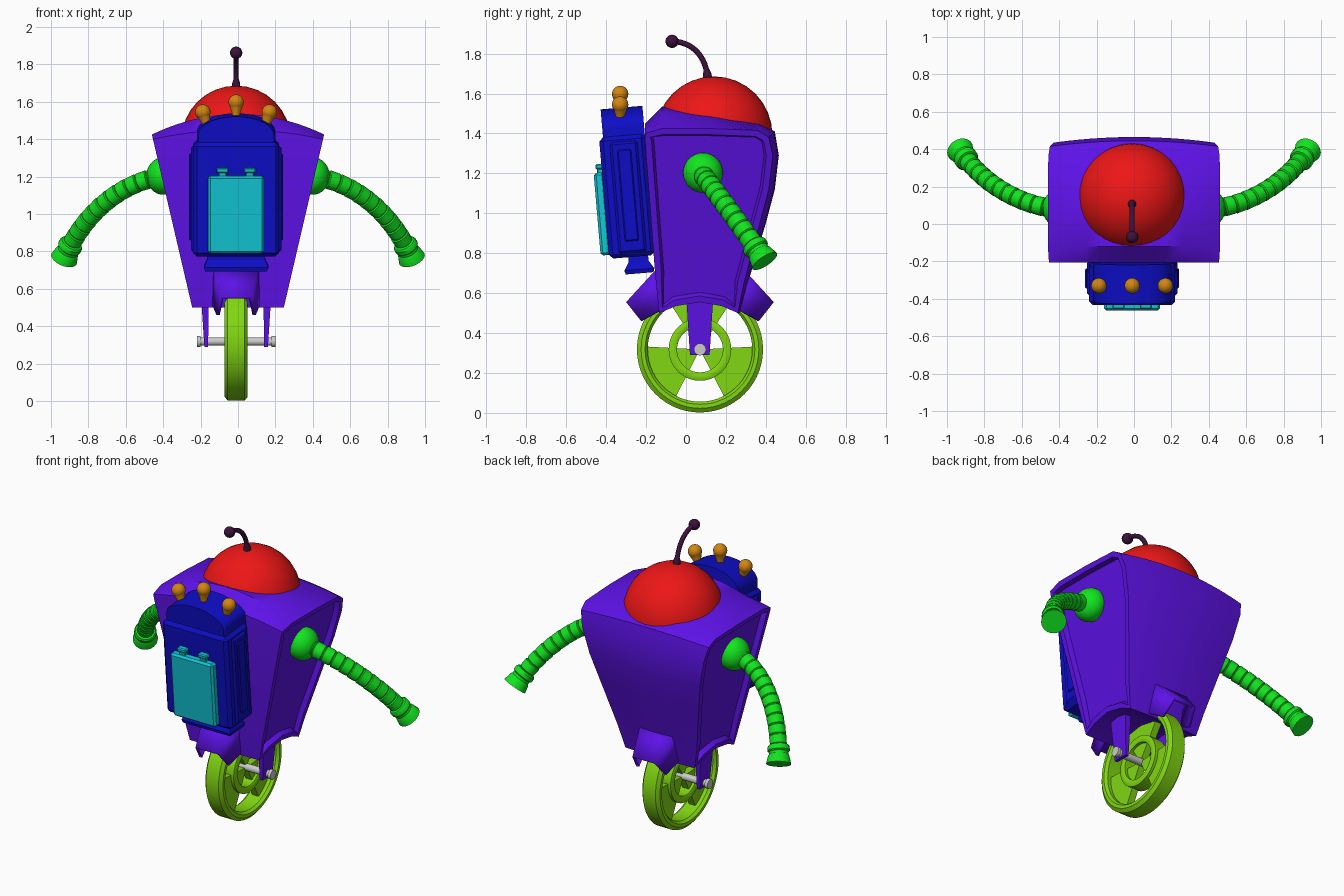
import bpy, bmesh, math
from mathutils import Vector, Matrix

if "Cube" in bpy.data.objects:
    bpy.data.objects.remove(bpy.data.objects["Cube"])

PURPLE, RED, BLUE = (.11, .006, .8, 1), (.85, .008, .008, 1), (.004, .004, .57, 1)
CYAN, ORANGE, GREEN = (.006, .57, .68, 1), (.65, .24, .006, 1), (.006, .78, .014, 1)
LIME, DARK = (.22, .68, .006, 1), (.045, .006, .045, 1)
CX = -0.01
mats = {}


def finish(name, bm, color=None, angle=35):
    bmesh.ops.recalc_face_normals(bm, faces=bm.faces)
    me = bpy.data.meshes.new(name)
    bm.to_mesh(me)
    bm.free()
    me.shade_smooth()
    me.set_sharp_from_angle(angle=math.radians(angle))
    if color:
        if color not in mats:
            mats[color] = bpy.data.materials.new(name + "_paint")
            mats[color].diffuse_color = color
        me.materials.append(mats[color])
    ob = bpy.data.objects.new(name, me)
    bpy.context.collection.objects.link(ob)
    return ob


def loft(bm, rings, loop=False):
    vs = [[bm.verts.new(p) for p in r] for r in rings]
    n = len(vs[0])
    pairs = list(zip(vs, vs[1:])) + ([(vs[-1], vs[0])] if loop else [])
    for a, b in pairs:
        for i in range(n):
            bm.faces.new((a[i], a[(i + 1) % n], b[(i + 1) % n], b[i]))
    if not loop:
        return bm.faces.new(vs[0]), bm.faces.new(vs[-1])


def ring(center, axis, r, ref, n):
    axis = Vector(axis).normalized()
    u = axis.cross(Vector(ref)).normalized()
    v = axis.cross(u)
    return [Vector(center) + r * (u * math.cos(a) + v * math.sin(a))
            for a in (2 * math.pi * k / n for k in range(n))]


def lathe(bm, origin, axis, profile, ref=(0, 1, 0), n=24, loop=False):
    d = Vector(axis).normalized()
    loft(bm, [ring(Vector(origin) + d * a, d, r, ref, n) for a, r in profile], loop)


def ball(bm, c, r, sx=1):
    bmesh.ops.create_uvsphere(bm, u_segments=32, v_segments=16, radius=r,
                              matrix=Matrix.Translation(c) @ Matrix.Diagonal((sx, 1, 1, 1)))


def bezier(p, t):
    a, b, c, d = map(Vector, p)
    s = 1 - t
    return (a * s**3 + b * 3 * s * s * t + c * 3 * s * t * t + d * t**3,
            (b - a) * s * s + (c - b) * 2 * s * t + (d - c) * t * t)


def tube(bm, p, samples, n=20):
    rings = []
    for t, r in samples:
        c, d = bezier(p, t)
        rings.append(ring(c, d, r, (1, 0, 0), n))
    loft(bm, rings)


def mirror_x(bm, c=0):
    geo = bmesh.ops.duplicate(bm, geom=bm.verts[:] + bm.edges[:] + bm.faces[:])["geom"]
    for v in geo:
        if isinstance(v, bmesh.types.BMVert):
            v.co.x = 2 * c - v.co.x


# Body: side profile (y, z, crown, bulge) swept across the width, with recessed sides
profile = [(-.135, .50, 0, 0), (-.155, .70, 0, 0), (-.205, 1.36, 0, 0), (-.205, 1.40, .05, 0),
           (-.12, 1.425, .11, 0), (.12, 1.425, .09, 0), (.36, 1.415, .035, .01), (.415, 1.38, .03, .03),
           (.435, 1.29, 0, .03), (.415, 1.12, 0, .03), (.37, .95, 0, .03), (.29, .65, 0, .02),
           (.26, .50, 0, .01), (.18, .535, 0, 0), (.07, .555, 0, 0), (-.05, .535, 0, 0)]
bm = bmesh.new()
rings = []
for k in range(17):
    s = -math.cos(math.pi * k / 16)
    q = 1 - s * s
    rings.append([(s * (.245 + .233 * (z - .5)), y + b * q, z + c * q) for y, z, c, b in profile])
sides = list(loft(bm, rings))
bmesh.ops.recalc_face_normals(bm, faces=bm.faces)
for thick, depth in ((.032, 0), (.012, -.03)):
    for f in sides:
        bmesh.ops.inset_region(bm, faces=[f], thickness=thick, depth=depth)
finish("body_shell", bm, PURPLE, 40)

# Wheel guards, front and back
for name, d in (("front_wheel_guard", -1), ("back_wheel_guard", 1)):
    bm = bmesh.new()
    prof = [(.125, .21, .73), (.08, .37, .555), (.105, .295, .46), (.135, .17, .53)]
    L, R = [[bm.verts.new((CX + sx * x, .07 + d * y, z)) for x, y, z in prof] for sx in (-1, 1)]
    bm.faces.new((L[0], L[1], R[1], R[0]))
    bm.faces.new(L)
    bm.faces.new(R)
    ob = finish(name, bm, PURPLE, 20)
    m = ob.modifiers.new("thickness", "SOLIDIFY")
    m.thickness, m.offset = .018, -1

# Fork legs
bm = bmesh.new()
loft(bm, [[(CX + x, y, z) for x, y in ((x0, y0), (x1, y0), (x1, y1), (x0, y1))]
          for x0, x1, y0, y1, z in ((.15, .17, .02, .118, .29), (.145, .19, 0, .138, .6))])
mirror_x(bm, CX)
finish("fork_legs", bm, PURPLE)

# Wheel: rim, inner ring and three sector spokes
hub = Vector((CX, .07, .318))
bm = bmesh.new()
lathe(bm, hub, (1, 0, 0), [(-.062, .295), (-.045, .316), (.045, .316), (.062, .295), (.062, .275),
                           (.045, .262), (-.045, .262), (-.062, .275)], n=56, loop=True)
lathe(bm, hub, (1, 0, 0), [(-.04, .157), (.04, .157), (.045, .145), (.045, .125), (.04, .115),
                           (-.04, .115), (-.045, .125), (-.045, .145)], n=40, loop=True)
for mid in (90, 210, 330):
    arc = [math.radians(mid - 33 + 66 * k / 8) for k in range(9)]
    sec = [(0, 0)] + [(.27 * math.cos(a), .27 * math.sin(a)) for a in arc]
    loft(bm, [[hub + Vector((x, y, z)) for y, z in sec] for x in (-.022, .022)])
finish("wheel", bm, LIME)

# Axle with end caps
bm = bmesh.new()
lathe(bm, hub, (1, 0, 0), [(-.21, .03), (-.19, .03), (-.19, .022), (.19, .022), (.19, .03), (.21, .03)])
finish("axle", bm)

# Head dome
bm = bmesh.new()
ball(bm, (CX, .14, 1.393), .293)
finish("head_dome", bm, RED, 60)

# Antenna
bm = bmesh.new()
path = ((CX, .11, 1.66), (CX, .105, 1.79), (CX, .03, 1.86), (CX, -.07, 1.862))
tube(bm, path, [(0, .022), (.1, .022), (.17, .014)] + [(t / 12, .014) for t in range(3, 13)], 12)
ball(bm, path[-1], .033)
finish("antenna", bm, DARK)

# Arms: ribbed tubes with shoulder balls and flared cuffs
bm = bmesh.new()
path = ((.42, .08, 1.2), (.68, .115, 1.15), (.85, .27, .95), (.93, .395, .76))
ribs = []
for k in range(11):
    a, w = .85 * k / 11, .85 / 11
    ribs += [(a + w * f, r) for f, r in ((.02, .044), (.1, .051), (.9, .049), (.98, .044))]
ribs += [(.852, .058), (.865, .065), (.895, .065), (.905, .056), (.925, .056), (.935, .062), (1, .073)]
tube(bm, path, ribs)
ball(bm, (.40, .085, 1.203), .1, .9)
mirror_x(bm)
finish("arms", bm, GREEN)

# Chest pack, all leaning with the body's front
pivot = Matrix.Translation((0, -.3, 1.08))
LEAN = pivot @ Matrix.Rotation(.085, 4, 'X') @ pivot.inverted()


def box(bm, hx, y0, y1, z0, z1, bevel=.01, x=CX):
    part = bmesh.new()
    bmesh.ops.create_cube(part, size=1, matrix=Matrix.Translation((x, (y0 + y1) / 2, (z0 + z1) / 2))
                          @ Matrix.Diagonal((2 * hx, y1 - y0, z1 - z0, 1)))
    bmesh.ops.bevel(part, geom=part.edges[:], offset=bevel, segments=1, affect='EDGES')
    part.transform(LEAN)
    tmp = bpy.data.meshes.new("tmp")
    part.to_mesh(tmp)
    part.free()
    bm.from_mesh(tmp)
    bpy.data.meshes.remove(tmp)


bm = bmesh.new()
box(bm, .23, -.41, -.18, .78, 1.39, .02)
for s in (-1, 1):
    box(bm, .02, -.36, -.22, .80, 1.36, .012, CX + s * .222)
    box(bm, .008, -.325, -.255, .86, 1.32, .006, CX + s * .243)
arch = [(.21 * math.cos(math.pi * k / 20), 1.43 + .1 * math.sin(math.pi * k / 20)) for k in range(21)]
arch += [(-.21, 1.3), (.21, 1.3)]
loft(bm, [[LEAN @ Vector((CX + x * s, y, z)) for x, z in arch]
          for y, s in ((-.39, .96), (-.375, 1), (-.18, 1))])
loft(bm, [[LEAN @ Vector((CX + sx * hx, -.265 + sy * hy, z))
           for sx, sy in ((-1, -1), (1, -1), (1, 1), (-1, 1))]
          for hx, hy, z in ((.155, .05, .80), (.155, .05, .755), (.172, .075, .715), (.165, .07, .695))])
finish("chest_pack", bm, BLUE, 25)

# Screen panel and its two clips
bm = bmesh.new()
box(bm, .15, -.452, -.40, .80, 1.215, .012)
for s in (-1, 1):
    box(bm, .022, -.435, -.405, 1.20, 1.235, .005, CX + s * .073)
    box(bm, .032, -.44, -.40, 1.232, 1.258, .006, CX + s * .073)
finish("screen_panel", bm, CYAN, 25)

# Indicator bulbs
bm = bmesh.new()
for s in (-1, 0, 1):
    c = (CX + s * .178, -.33, 1.545 if s else 1.598)
    lathe(bm, c, (s * .3, 0, 1), [(-.1, .022), (-.06, .022), (-.02, .035)], n=16)
    ball(bm, c, .041)
finish("indicator_bulbs", bm, ORANGE)

for m in bpy.data.materials:
    if m.users and not m.is_grease_pencil:
        m.use_nodes = True
        m.node_tree.nodes["Principled BSDF"].inputs["Base Color"].default_value = m.diffuse_color
